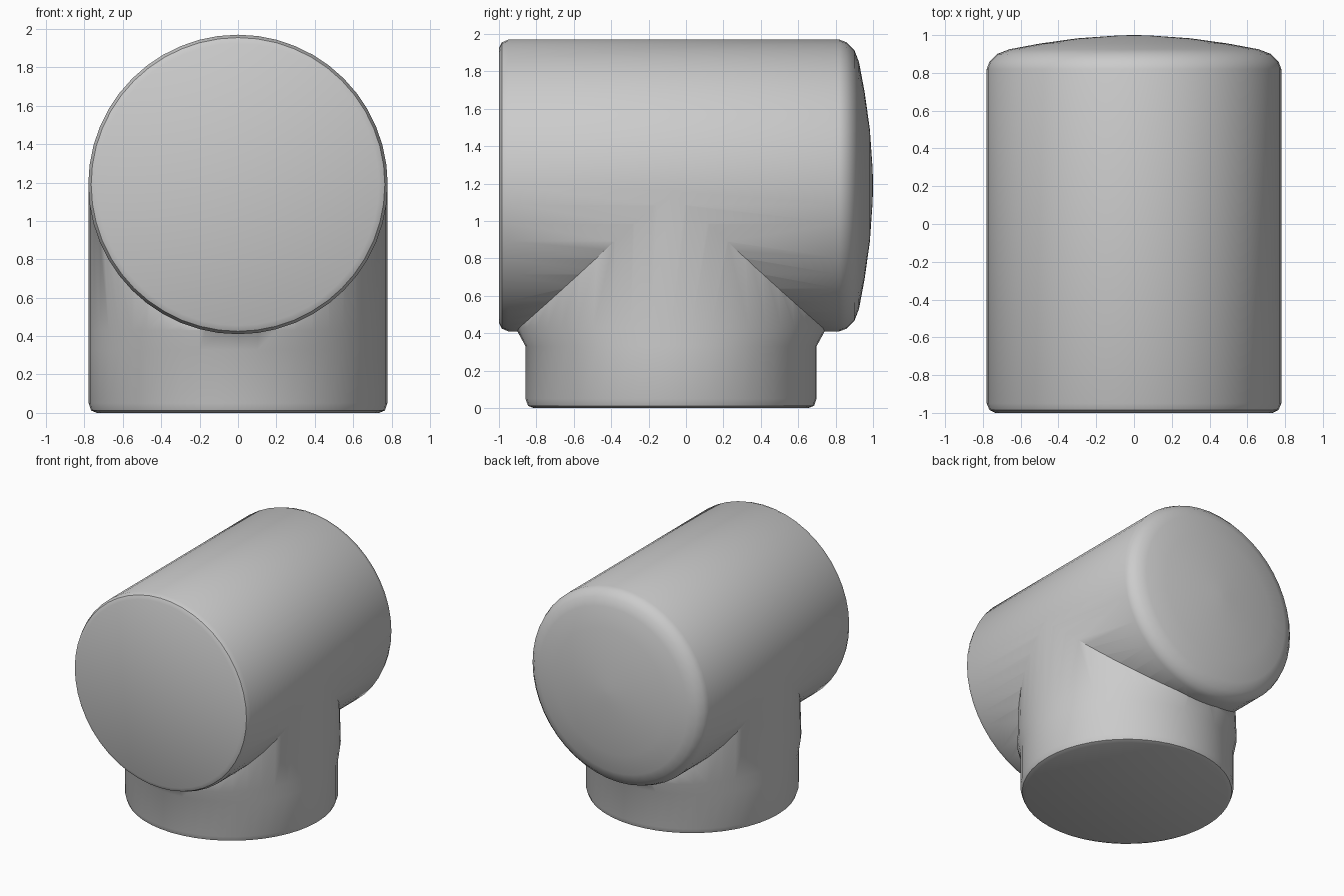
import bpy, math
from mathutils import Matrix

cube = bpy.data.objects.get("Cube")
if cube:
    bpy.data.objects.remove(cube, do_unlink=True)

SIDES = 48
RADIUS = 0.78
AXIS_Z = 1.19

grey = bpy.data.materials.new("plain grey")
grey.use_nodes = True
colour = (0.6, 0.6, 0.6, 1)
grey.diffuse_color = colour
grey.node_tree.nodes["Principled BSDF"].inputs["Base Color"].default_value = colour


def lathe(name, profile):
    """Closed solid of revolution about z from (radius, height) points, bottom up."""
    verts, faces = [], []
    for r, h in profile:
        for i in range(SIDES):
            a = math.tau * i / SIDES
            verts.append((r * math.cos(a), r * math.sin(a), h))
    for k in range(len(profile) - 1):
        for i in range(SIDES):
            j = (i + 1) % SIDES
            low, high = k * SIDES, (k + 1) * SIDES
            faces.append((low + i, low + j, high + j, high + i))
    faces.append(tuple(reversed(range(SIDES))))
    top = (len(profile) - 1) * SIDES
    faces.append(tuple(range(top, top + SIDES)))
    mesh = bpy.data.meshes.new(name)
    mesh.from_pydata(verts, [], faces)
    mesh.materials.append(grey)
    obj = bpy.data.objects.new(name, mesh)
    bpy.context.collection.objects.link(obj)
    return obj


# Horizontal barrel: flat chamfered front, shallow domed back
barrel = lathe("barrel", [
    (0.735, -1.0), (0.765, -0.985), (RADIUS, -0.95), (RADIUS, 0.82),
    (0.765, 0.86), (0.725, 0.90), (0.66, 0.925), (0.5, 0.955),
    (0.3, 0.983), (0.1, 0.997), (0.02, 1.0)])
barrel.data.transform(Matrix.Translation((0, 0, AXIS_Z)) @ Matrix.Rotation(-math.pi / 2, 4, 'X'))

# Upright stem, slightly flared front and back where it meets the barrel
stem = lathe("stem", [
    (0.735, 0.0), (0.765, 0.012), (0.778, 0.05),
    (0.778, 0.33), (0.778, 0.43), (0.778, AXIS_Z)])
for v in stem.data.vertices:
    if 0.4 < v.co.z < 0.5:
        v.co.y *= 1.07
    v.co.y -= 0.08

# Join both into one skin
union = barrel.modifiers.new("join stem", 'BOOLEAN')
union.operation = 'UNION'
union.solver = 'EXACT'
union.object = stem
bpy.context.view_layer.objects.active = barrel
barrel.select_set(True)
bpy.ops.object.modifier_apply(modifier=union.name)
bpy.data.objects.remove(stem, do_unlink=True)
barrel.name = "tee_body"

bpy.ops.object.select_all(action='DESELECT')
barrel.select_set(True)
bpy.ops.object.shade_smooth_by_angle(angle=math.radians(35))
